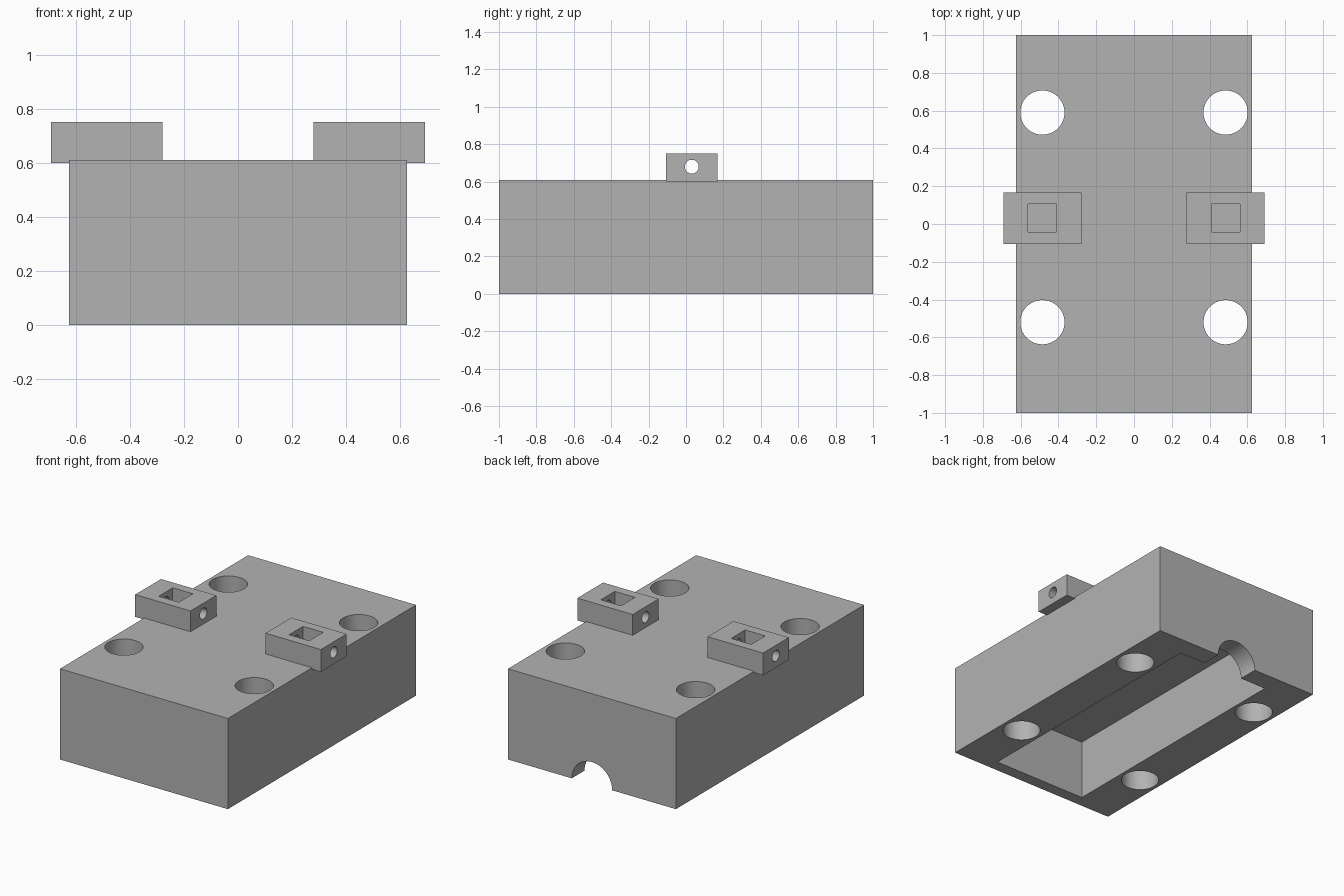
import bpy
from math import pi

if "Cube" in bpy.data.objects:
    bpy.data.objects.remove(bpy.data.objects["Cube"], do_unlink=True)

grey = bpy.data.materials.new("plain grey")
grey.use_nodes = True
colour = (0.45, 0.45, 0.45, 1)
grey.diffuse_color = colour
grey.node_tree.nodes["Principled BSDF"].inputs["Base Color"].default_value = colour


def finish(name):
    obj = bpy.context.object
    obj.name = name
    obj.data.materials.append(grey)
    return obj


def box(name, low, high):
    centre = [(a + b) / 2 for a, b in zip(low, high)]
    bpy.ops.mesh.primitive_cube_add(size=1, location=centre)
    obj = finish(name)
    obj.scale = [b - a for a, b in zip(low, high)]
    bpy.ops.object.transform_apply(location=False, rotation=False, scale=True)
    return obj


def rod(name, centre, radius, length, rotation=(0, 0, 0)):
    bpy.ops.mesh.primitive_cylinder_add(
        vertices=64, radius=radius, depth=length, location=centre, rotation=rotation)
    return finish(name)


def cut(target, cutters):
    for cutter in cutters:
        cutter.hide_render = True
        bpy.ops.object.select_all(action="DESELECT")
        bpy.context.view_layer.objects.active = target
        target.select_set(True)
        mod = target.modifiers.new("cut", "BOOLEAN")
        mod.operation = "DIFFERENCE"
        mod.solver = "EXACT"
        mod.object = cutter
        bpy.ops.object.modifier_apply(modifier=mod.name)
        bpy.data.objects.remove(cutter, do_unlink=True)
    bpy.ops.object.shade_smooth_by_angle(angle=pi / 6)


# Main housing with underside cavity, cable notch at the back and four bolt holes
housing = box("housing", (-0.625, -1, 0), (0.625, 1, 0.61))
cutters = [
    box("cavity_cutter", (-0.345, -0.92, -0.2), (0.345, 0.865, 0.4)),
    rod("notch_cutter", (0, 1, 0), 0.15, 0.4, (pi / 2, 0, 0)),
]
for x in (-0.485, 0.485):
    for y in (-0.52, 0.59):
        cutters.append(rod("bolt_hole_cutter", (x, y, 0.3), 0.117, 1))
cut(housing, cutters)

# Overhanging lugs with a square nut pocket and a cross hole
for side, name in ((1, "left_lug"), (-1, "right_lug")):
    x = 0.485 * side
    lug = box(name, (x - 0.206, -0.106, 0.6), (x + 0.206, 0.168, 0.75))
    cut(lug, [
        box("pocket_cutter", (x - 0.075, -0.043, 0.5), (x + 0.075, 0.106, 0.9)),
        rod("cross_hole_cutter", (x, 0.031, 0.68), 0.037, 0.6, (0, pi / 2, 0)),
    ])
